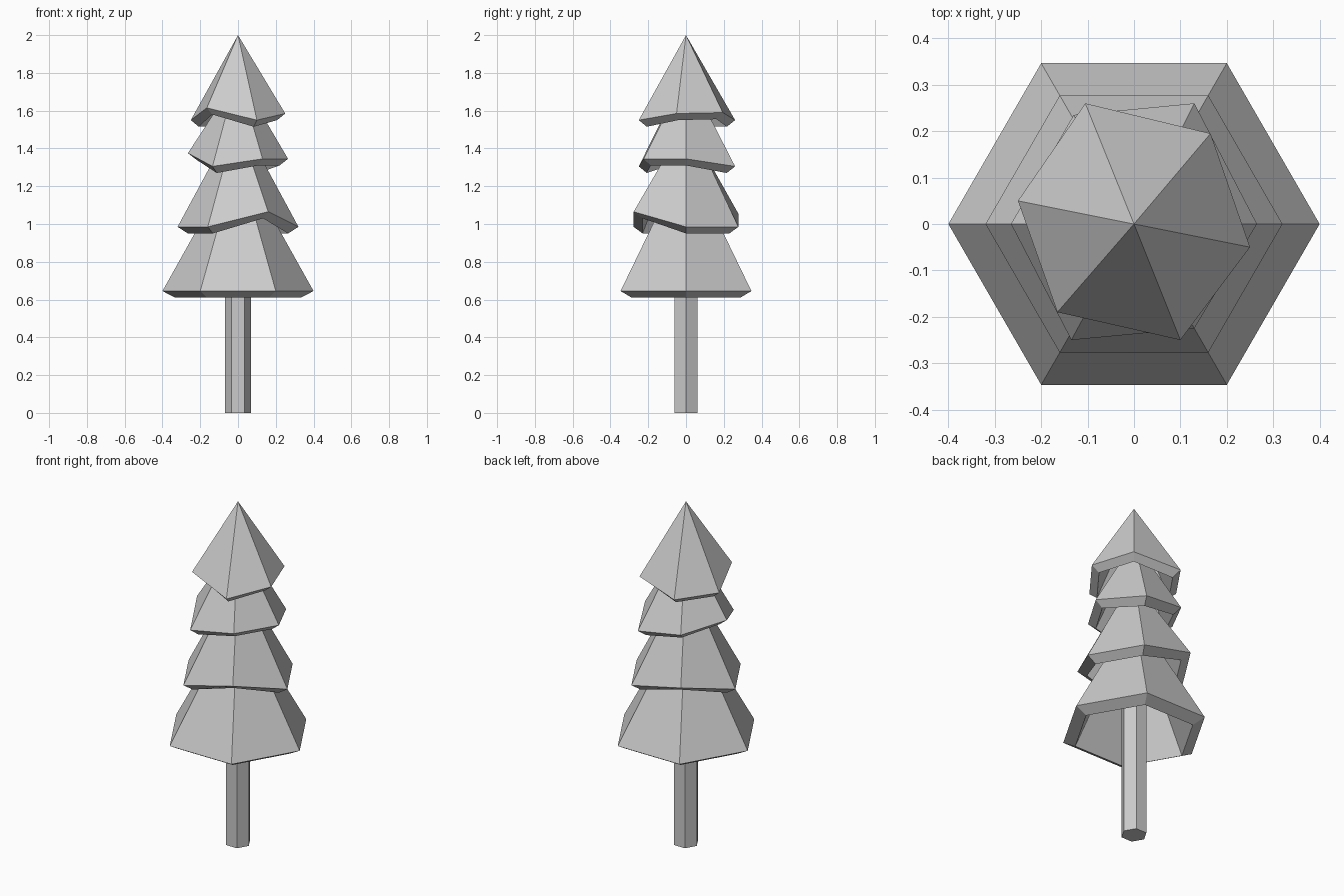
import bpy
import bmesh
from math import cos, sin, tau

cube = bpy.data.objects.get("Cube")
if cube:
    bpy.data.objects.remove(cube)

# One plain grey for the whole tree
GREY = (0.6, 0.6, 0.6, 1)
grey = bpy.data.materials.new("light_grey")
grey.use_nodes = True
grey.diffuse_color = GREY
grey.node_tree.nodes["Principled BSDF"].inputs["Base Color"].default_value = GREY

SIDES = 6
RIM_SCALE, RIM_DROP = 0.83, 0.035


def hexagon(radius, z):
    """Corners of a hexagon with one point on +x, running anticlockwise."""
    return [(radius * cos(tau * i / SIDES), radius * sin(tau * i / SIDES), z)
            for i in range(SIDES)]


def loft(name, rings, caps):
    """Join rings of corners with flat faces and close the chosen ends."""
    bm = bmesh.new()
    loops = [[bm.verts.new(p) for p in ring] for ring in rings]
    for low, high in zip(loops, loops[1:]):
        for i in range(SIDES):
            j = (i + 1) % SIDES
            bm.faces.new((low[i], low[j], high[j], high[i]))
    if caps:
        bm.faces.new(loops[0])
        bm.faces.new(loops[-1])
    bmesh.ops.remove_doubles(bm, verts=bm.verts[:], dist=0.0005)
    bmesh.ops.recalc_face_normals(bm, faces=bm.faces[:])
    mesh = bpy.data.meshes.new(name)
    bm.to_mesh(mesh)
    bm.free()
    mesh.materials.append(grey)
    obj = bpy.data.objects.new(name, mesh)
    bpy.context.collection.objects.link(obj)
    return obj


def tier(name, edge, top_z, top_scale):
    """Hollow skirt: inner wall, bevelled rim, outer edge, sloping outer wall."""
    def shrink(scale, z):
        return [(x * scale, y * scale, z) for x, y, _ in edge]

    rim = [(x * RIM_SCALE, y * RIM_SCALE, z - RIM_DROP) for x, y, z in edge]
    inner = shrink(top_scale * RIM_SCALE, top_z - RIM_DROP)
    loft(name, [inner, rim, edge, shrink(top_scale, top_z)], top_scale > 0)


def raised(ring, lifts):
    return [(x, y, z + lift) for (x, y, z), lift in zip(ring, lifts)]


# Trunk
loft("trunk", [hexagon(0.07, 0), hexagon(0.07, 1)], True)

# Foliage, from the bottom up
tier("lower_foliage", hexagon(0.4, 0.645), 1.11, 0.35)
tier("middle_foliage",
     raised(hexagon(0.32, 0.985), (0, 0, 0.07, 0, 0, 0.08)), 1.4, 0.3)
tier("upper_foliage",
     [(0.265, 0, 1.345), (0.13, 0.26, 1.305), (-0.13, 0.235, 1.34),
      (-0.265, 0, 1.375), (-0.135, -0.25, 1.305), (0.13, -0.225, 1.345)],
     1.66, 0.3)
tier("top_foliage",
     [(0.25, -0.05, 1.585), (0.165, 0.195, 1.59), (-0.105, 0.26, 1.55),
      (-0.25, 0.05, 1.55), (-0.165, -0.19, 1.615), (0.1, -0.25, 1.55)],
     2, 0)
